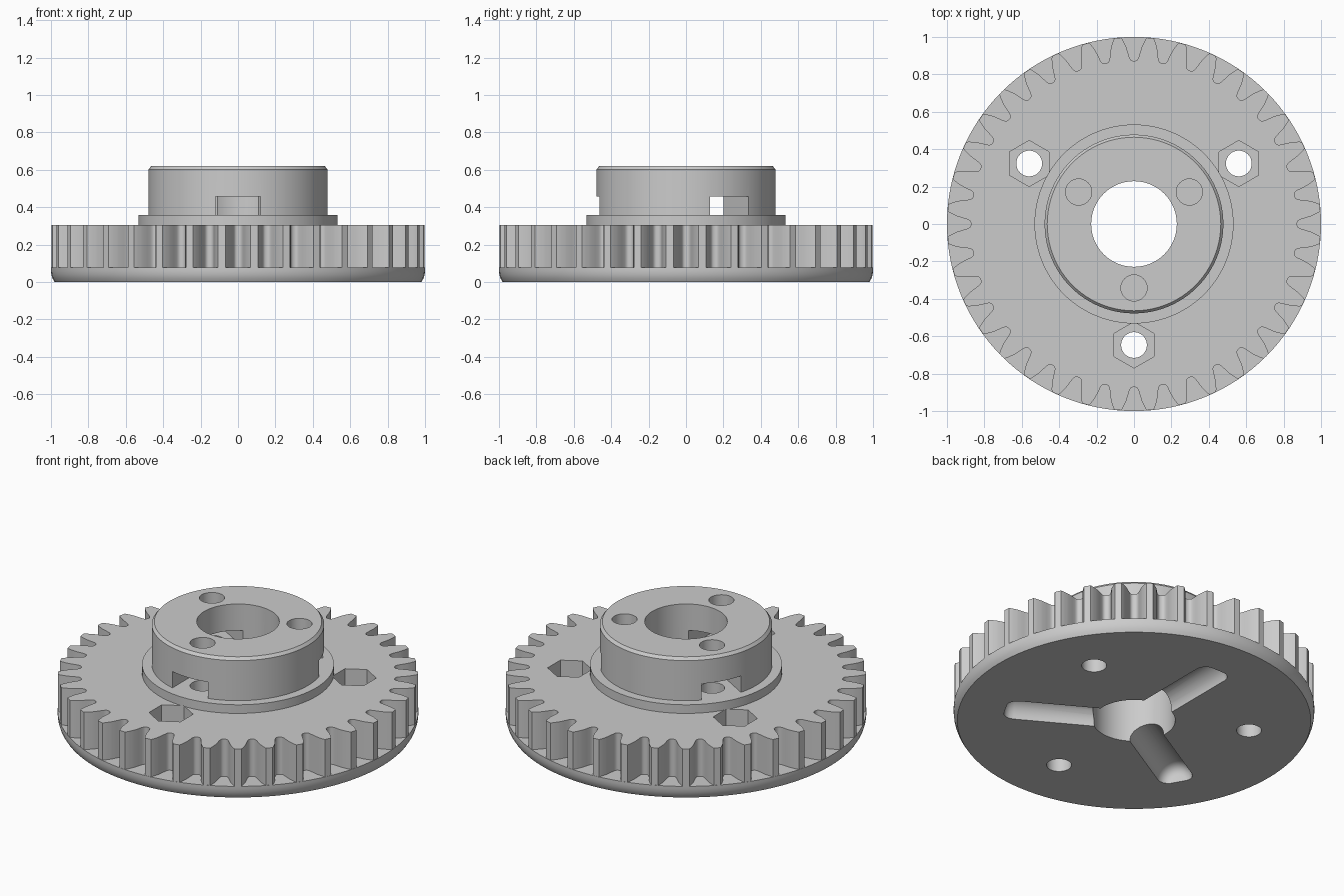
import bpy, bmesh, math
from mathutils import Matrix, Vector

if "Cube" in bpy.data.objects:
    bpy.data.objects.remove(bpy.data.objects["Cube"])

grey = bpy.data.materials.new("plain grey")
grey.diffuse_color = (0.6, 0.6, 0.6, 1)
grey.use_nodes = True
grey.node_tree.nodes["Principled BSDF"].inputs["Base Color"].default_value = grey.diffuse_color


def make_object(name, bm):
    bmesh.ops.recalc_face_normals(bm, faces=bm.faces)
    mesh = bpy.data.meshes.new(name)
    bm.to_mesh(mesh)
    bm.free()
    mesh.materials.append(grey)
    obj = bpy.data.objects.new(name, mesh)
    bpy.context.collection.objects.link(obj)
    return obj


def prism(name, outline, z0, z1):
    """Extrude a closed 2D outline from z0 to z1."""
    bm = bmesh.new()
    low = [bm.verts.new((x, y, z0)) for x, y in outline]
    top = [bm.verts.new((x, y, z1)) for x, y in outline]
    bm.faces.new(low)
    bm.faces.new(top)
    for i in range(len(low)):
        j = (i + 1) % len(low)
        bm.faces.new((low[i], low[j], top[j], top[i]))
    return make_object(name, bm)


def lathe(name, profile, sides):
    """Stack rings of (radius, z) into a closed round solid."""
    bm = bmesh.new()
    rings = [[bm.verts.new((r * math.cos(a), r * math.sin(a), z))
              for a in (2 * math.pi * i / sides for i in range(sides))]
             for r, z in profile]
    bm.faces.new(rings[0])
    bm.faces.new(rings[-1])
    for a, b in zip(rings, rings[1:]):
        for i in range(sides):
            j = (i + 1) % sides
            bm.faces.new((a[i], a[j], b[j], b[i]))
    return make_object(name, bm)


def circle(r, n, cx=0.0, cy=0.0, start=0.0):
    return [(cx + r * math.cos(start + 2 * math.pi * i / n),
             cy + r * math.sin(start + 2 * math.pi * i / n)) for i in range(n)]


def combine(target, tool, operation):
    mod = target.modifiers.new("combine", 'BOOLEAN')
    mod.operation = operation
    mod.solver = 'EXACT'
    mod.object = tool
    bpy.context.view_layer.objects.active = target
    bpy.ops.object.modifier_apply(modifier=mod.name)
    bpy.data.objects.remove(tool)


# Base flange with a rounded lower edge
gear = lathe("gear_with_hub", [(0.98, 0), (0.991, 0.018), (0.998, 0.04),
                               (1.0, 0.06), (1.0, 0.077)], 128)

# Toothed ring: half tooth as (half width, radius), mirrored and repeated
TEETH = 36
half = [(0.070, 0.872), (0.062, 0.875), (0.0565, 0.882), (0.0525, 0.893),
        (0.048, 0.915), (0.0415, 0.946), (0.0365, 0.960), (0.031, 0.974),
        (0.026, 0.986), (0.019, 0.9985)]
tooth = [(-w / r, r) for w, r in half] + [(w / r, r) for w, r in reversed(half)]
outline = []
for k in range(TEETH):
    mid = 2 * math.pi * (k + 0.5) / TEETH
    outline += [(r * math.cos(mid + a), r * math.sin(mid + a)) for a, r in tooth]
combine(gear, prism("teeth", outline, 0.068, 0.305), 'UNION')

# Collar and hub with a chamfered top edge
hub = lathe("hub", [(0.532, 0.2), (0.532, 0.358), (0.478, 0.358),
                    (0.478, 0.603), (0.464, 0.62)], 96)
combine(gear, hub, 'UNION')

# Central bore
combine(gear, prism("bore", circle(0.229, 64), -0.1, 0.8), 'DIFFERENCE')

for deg in (30, 150, 270):
    a = math.radians(deg)
    d = Vector((math.cos(a), math.sin(a)))
    s = Vector((-d.y, d.x))
    # Nut slot through the hub wall
    corners = [d * u + s * v for u, v in
               ((0.1, -0.12), (0.6, -0.12), (0.6, 0.12), (0.1, 0.12))]
    combine(gear, prism("slot", [tuple(c) for c in corners], 0.358, 0.458), 'DIFFERENCE')
    # Blind screw hole in the hub
    p = d * 0.342
    combine(gear, prism("screw_hole", circle(0.07, 32, *p), 0.15, 0.8), 'DIFFERENCE')
    # Through hole with a hexagonal pocket
    p = d * 0.647
    combine(gear, prism("through_hole", circle(0.069, 32, *p), -0.1, 0.8), 'DIFFERENCE')
    combine(gear, prism("hex_pocket", circle(0.123, 6, *p, math.pi / 2), 0.12, 0.306),
            'DIFFERENCE')
    # Half-round groove with a softened end under the flange, opposite the holes
    groove = lathe("groove", [(0.1, 0.05), (0.1, 0.66), (0.096, 0.684),
                              (0.084, 0.705), (0.066, 0.719), (0.045, 0.724)], 40)
    groove.data.transform(Matrix.Rotation(a + math.pi, 4, 'Z')
                          @ Matrix.Rotation(math.pi / 2, 4, 'Y'))
    combine(gear, groove, 'DIFFERENCE')

# Smooth round walls, crisp edges
bpy.ops.object.select_all(action='DESELECT')
gear.select_set(True)
bpy.context.view_layer.objects.active = gear
bpy.ops.object.shade_smooth_by_angle(angle=math.radians(30))
